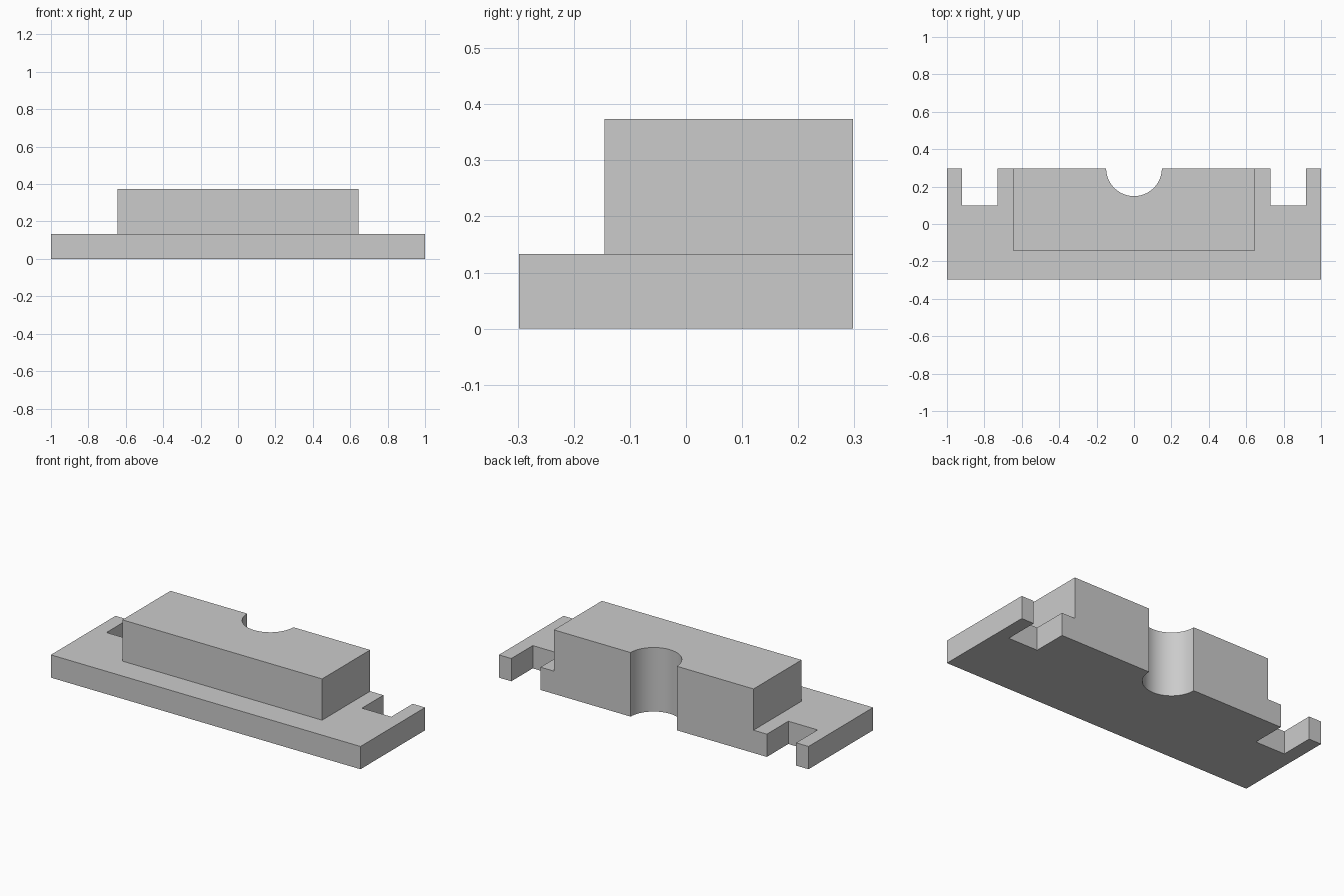
import bpy
import bmesh

if "Cube" in bpy.data.objects:
    bpy.data.objects.remove(bpy.data.objects["Cube"], do_unlink=True)

BACK = 0.298        # rear face, also half the depth
PLATE_TOP = 0.133
BLOCK_TOP = 0.374

grey = bpy.data.materials.new("light_grey")
grey.use_nodes = True
grey.diffuse_color = (0.6, 0.6, 0.6, 1)
grey.node_tree.nodes["Principled BSDF"].inputs["Base Color"].default_value = grey.diffuse_color


def prism(name, outline, bottom, top):
    """Extrude a plan outline upwards into a closed solid."""
    bm = bmesh.new()
    face = bm.faces.new([bm.verts.new((x, y, bottom)) for x, y in outline])
    grown = bmesh.ops.extrude_face_region(bm, geom=[face], use_keep_orig=True)
    verts = [g for g in grown["geom"] if isinstance(g, bmesh.types.BMVert)]
    bmesh.ops.translate(bm, verts=verts, vec=(0, 0, top - bottom))
    bmesh.ops.recalc_face_normals(bm, faces=bm.faces)
    mesh = bpy.data.meshes.new(name)
    bm.to_mesh(mesh)
    bm.free()
    mesh.materials.append(grey)
    obj = bpy.data.objects.new(name, mesh)
    bpy.context.collection.objects.link(obj)
    return obj


def combine(target, other, operation):
    mod = target.modifiers.new(operation.title(), 'BOOLEAN')
    mod.operation = operation
    mod.solver = 'EXACT'
    mod.object = other
    other.hide_render = True


# Base plate with a rear slot near each end
half = [(1, -BACK), (1, BACK), (0.92, BACK), (0.92, 0.1), (0.731, 0.1), (0.731, BACK)]
body = prism("stepped_body", half + [(-x, y) for x, y in reversed(half)], 0, PLATE_TOP)

# Raised block, flush with the rear of the plate
block = prism("raised_block", [(-0.645, -0.145), (0.645, -0.145),
                               (0.645, BACK), (-0.645, BACK)], 0, BLOCK_TOP)

# Half-round groove through the full height of the rear face
bpy.ops.mesh.primitive_cylinder_add(vertices=64, radius=0.149, depth=1,
                                    location=(0, BACK, 0.2))
groove = bpy.context.object
groove.name = "groove_cutter"
groove.data.materials.append(grey)

combine(body, block, 'UNION')
combine(body, groove, 'DIFFERENCE')

# Merge flush faces into clean flat ones
flat = body.modifiers.new("Merge flat faces", 'DECIMATE')
flat.decimate_type = 'DISSOLVE'
flat.angle_limit = 0.01

# Apply, then smooth the groove while keeping crisp edges
bpy.ops.object.select_all(action='DESELECT')
body.select_set(True)
bpy.context.view_layer.objects.active = body
bpy.ops.object.convert(target='MESH')
bpy.ops.object.shade_smooth_by_angle(angle=0.5)
for helper in (block, groove):
    bpy.data.objects.remove(helper, do_unlink=True)
